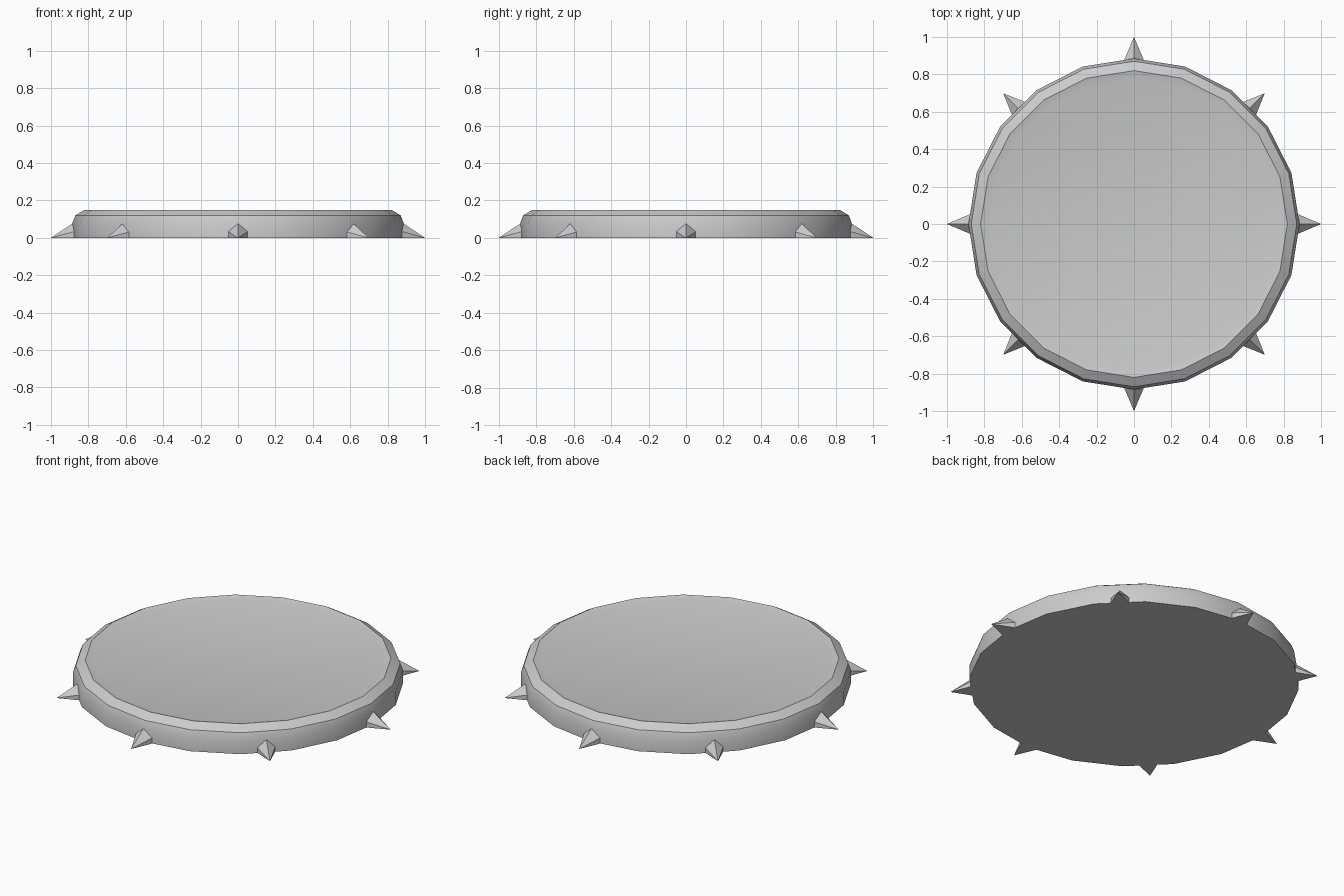
import bpy, bmesh
from math import cos, sin, pi, radians

if "Cube" in bpy.data.objects:
    bpy.data.objects.remove(bpy.data.objects["Cube"])


def make_object(name, bm, smooth=False):
    bmesh.ops.recalc_face_normals(bm, faces=bm.faces)
    mesh = bpy.data.meshes.new(name)
    bm.to_mesh(mesh)
    bm.free()
    obj = bpy.data.objects.new(name, mesh)
    bpy.context.collection.objects.link(obj)
    if smooth:
        bpy.ops.object.select_all(action='DESELECT')
        obj.select_set(True)
        bpy.context.view_layer.objects.active = obj
        bpy.ops.object.shade_smooth_by_angle(angle=radians(28))
    return obj


# Round base: 20-sided lathe with chamfered rim and slightly dished top
SIDES = 20
profile = [(0.885, 0), (0.885, 0.08), (0.87, 0.12), (0.82, 0.15), (0.78, 0.14)]
bm = bmesh.new()
rings = [[bm.verts.new((r * cos(2 * pi * i / SIDES), r * sin(2 * pi * i / SIDES), z))
          for i in range(SIDES)] for r, z in profile]
for a, b in zip(rings, rings[1:]):
    for i in range(SIDES):
        j = (i + 1) % SIDES
        bm.faces.new((a[i], a[j], b[j], b[i]))
bm.faces.new(rings[0][::-1])
bm.faces.new(rings[-1])
make_object("base_disc", bm, smooth=True)


# Spikes: house-shaped root tapering to a point on the ground
def spike(index):
    angle = index * pi / 4
    shift = -0.012 if index % 2 else 0.0
    c, s = cos(angle), sin(angle)

    def point(out, side, z):
        out += shift
        return bm.verts.new((out * c - side * s, out * s + side * c, z))

    bm = bmesh.new()
    section = [(-0.052, 0), (-0.052, 0.033), (0, 0.081), (0.052, 0.033), (0.052, 0)]
    root = [point(0.878, y, z) for y, z in section]
    tip = point(1.0, 0, 0)
    bm.faces.new(root)
    for i in range(5):
        bm.faces.new((root[i], root[(i + 1) % 5], tip))
    make_object(f"spike_{index + 1}", bm)


for k in range(8):
    spike(k)
